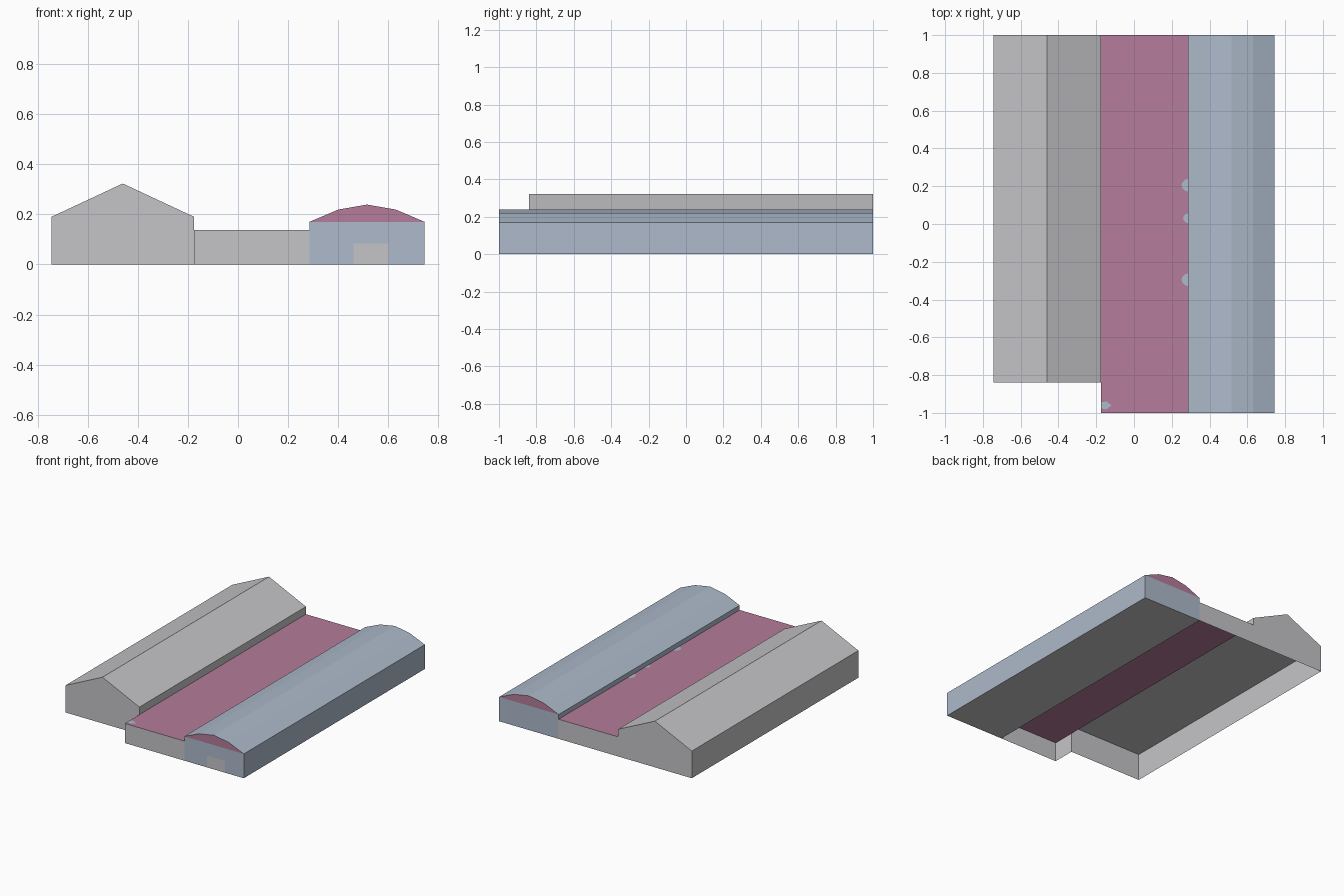
import bpy, bmesh, math

if "Cube" in bpy.data.objects:
    bpy.data.objects.remove(bpy.data.objects["Cube"])


def material(name, rgb):
    m = bpy.data.materials.new(name)
    m.diffuse_color = (*rgb, 1)
    m.use_nodes = True
    m.node_tree.nodes["Principled BSDF"].inputs["Base Color"].default_value = m.diffuse_color
    return m


GREY = material("pale grey", (0.56, 0.56, 0.58))
BLUE = material("dusty blue", (0.42, 0.49, 0.595))
PINK = material("mauve pink", (0.46, 0.202, 0.327))
MATS = [GREY, BLUE, PINK]
G, B, P = 0, 1, 2


def build(name, faces):
    """faces: list of (points wound outward, material index); shared corners are welded."""
    bm = bmesh.new()
    for pts, mi in faces:
        f = bm.faces.new([bm.verts.new(p) for p in pts])
        f.material_index = mi
    bmesh.ops.remove_doubles(bm, verts=bm.verts[:], dist=1e-5)
    me = bpy.data.meshes.new(name)
    bm.to_mesh(me)
    bm.free()
    for m in MATS:
        me.materials.append(m)
    ob = bpy.data.objects.new(name, me)
    bpy.context.collection.objects.link(ob)
    return ob


def strip(a, b, y0, y1, mi):
    """Lengthwise panel between two profile points (x, z), left side facing out going a to b."""
    return ([(a[0], y0, a[1]), (a[0], y1, a[1]), (b[0], y1, b[1]), (b[0], y0, b[1])][::-1], mi)


def end(prof, y, mi):
    """End wall; the front one faces -y and the back one +y (profile runs clockwise from the front)."""
    pts = [(x, y, z) for x, z in prof]
    return (pts[::-1] if y < 0 else pts, mi)


XL, XA, XB, XR = -0.745, -0.175, 0.285, 0.745
YG = -0.84          # front of the gabled hall, set back
EAVE, FLAT, SPRING = 0.19, 0.137, 0.17

# gabled hall: walls and roof, open underneath
ridge = (-0.46, 0.323)
hall = [(XL, 0), (XL, EAVE), ridge, (XA, EAVE), (XA, FLAT), (XA, 0)]
faces = [strip(a, b, YG, 1, G) for a, b in zip(hall[:4], hall[1:5])]
gable = hall[:4] + [hall[5]]
faces += [end(gable, YG, G), end(gable, 1, G)]
build("gabled_hall", faces)
build("gabled_hall_ceiling", [strip((XA, EAVE), (XL, EAVE), YG, 1, G)])

# flat-roofed middle, open underneath
mid = [(XA, 0), (XA, FLAT), (XB, FLAT), (XB, 0)]
build("flat_middle", [strip(mid[1], mid[2], -1, 1, P),
                      strip(mid[0], mid[1], -1, YG, G),
                      end(mid, -1, G), end(mid, 1, G)])

# arched hall: blue walls and roof, pink arch ends, closed floor
arch = [(XB, SPRING), (0.40, 0.219), (0.515, 0.239), (0.63, 0.219), (XR, SPRING)]
loop = [(XB, 0)] + arch + [(XR, 0)]
faces = [strip(a, b, -1, 1, B) for a, b in zip(loop, loop[1:])]
faces.append(strip(loop[-1], loop[0], -1, 1, G))
for y in (-1, 1):
    faces.append(end(arch, y, P))
    faces.append(end([loop[0], arch[0], arch[-1], loop[-1]], y, B))
build("arched_hall", faces)

# painted door on the front of the arched hall
build("door", [end([(0.46, 0.001), (0.46, 0.083), (0.60, 0.083), (0.60, 0.001)], -1.001, G)])

# small blue patches on the flat roof
zp = FLAT + 0.001
for i, y in enumerate((0.205, 0.03, -0.295)):
    r = 0.025 if i == 1 else 0.033
    pts = [(XB + r * math.cos(t), y + r * math.sin(t), zp)
           for t in [math.pi * (0.5 + k / 6) for k in range(7)]]
    build("roof_patch_%d" % i, [(pts, B)])
build("roof_patch_corner", [([(XA, -0.977, zp), (-0.145, -0.98, zp), (-0.118, -0.96, zp),
                              (-0.145, -0.94, zp), (XA, -0.943, zp)], B)])
